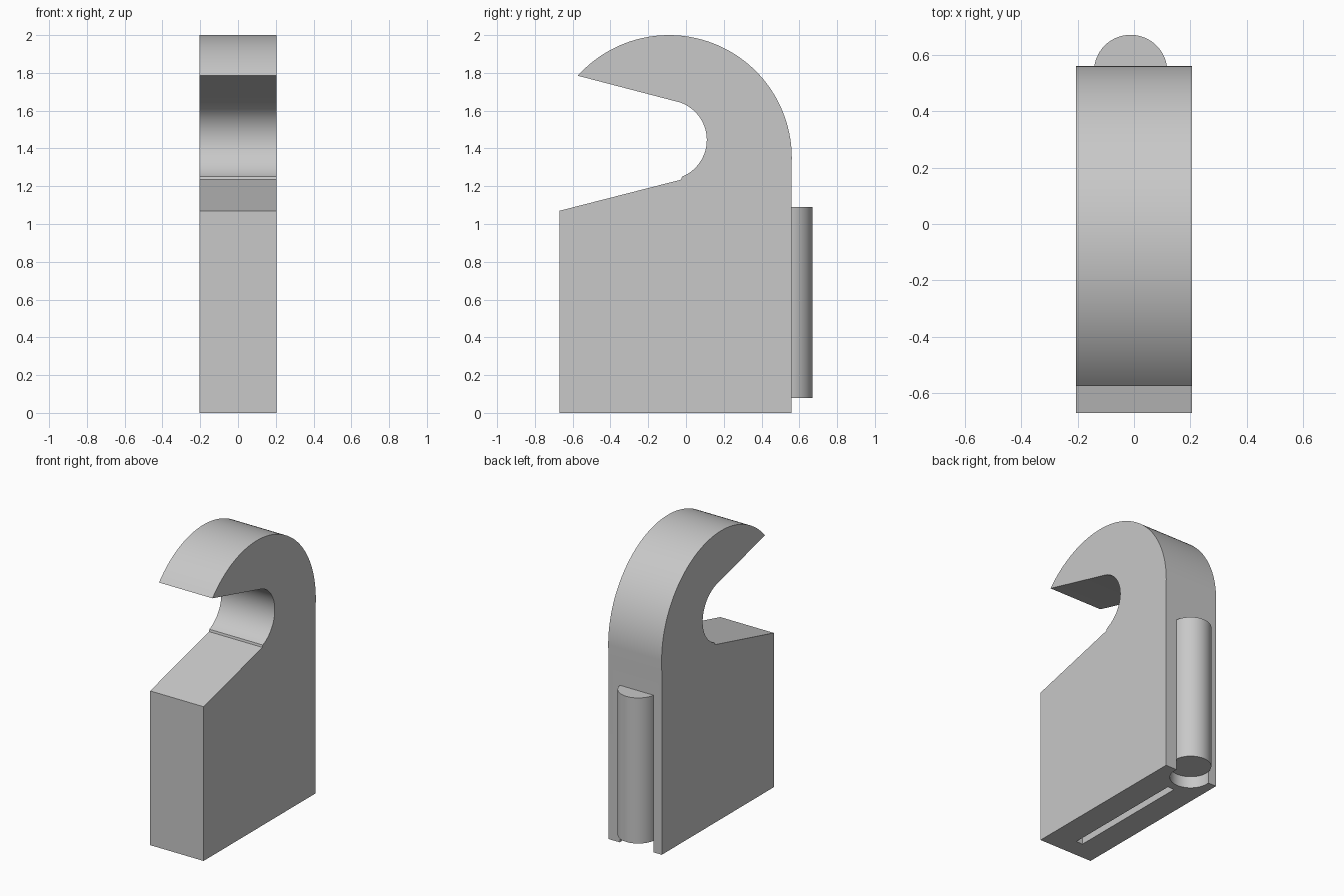
import bpy, bmesh
from math import cos, sin, radians

cube = bpy.data.objects.get("Cube")
if cube:
    bpy.data.objects.remove(cube, do_unlink=True)

grey = bpy.data.materials.new("light_grey")
grey.use_nodes = True
COLOUR = (0.58, 0.58, 0.58, 1)
grey.diffuse_color = COLOUR
grey.node_tree.nodes["Principled BSDF"].inputs["Base Color"].default_value = COLOUR


def arc(cy, cz, r, start, end, steps):
    """Points on a circle in the y-z plane, angles in degrees."""
    angles = [radians(start + (end - start) * i / steps) for i in range(steps + 1)]
    return [(cy + r * cos(a), cz + r * sin(a)) for a in angles]


def finish(name, bm):
    bmesh.ops.recalc_face_normals(bm, faces=bm.faces)
    mesh = bpy.data.meshes.new(name)
    bm.to_mesh(mesh)
    bm.free()
    mesh.materials.append(grey)
    obj = bpy.data.objects.new(name, mesh)
    bpy.context.collection.objects.link(obj)
    return obj


def prism(name, profile, x0, x1):
    """Extrude a y-z outline along x."""
    bm = bmesh.new()
    face = bm.faces.new([bm.verts.new((x0, y, z)) for y, z in profile])
    out = bmesh.ops.extrude_face_region(bm, geom=[face])
    moved = [g for g in out["geom"] if isinstance(g, bmesh.types.BMVert)]
    bmesh.ops.translate(bm, verts=moved, vec=(x1 - x0, 0, 0))
    return finish(name, bm)


def rod(name, radius, z0, z1):
    """Upright cylinder on the axis of the rear groove."""
    bm = bmesh.new()
    bmesh.ops.create_cone(bm, cap_ends=True, segments=64, radius1=radius,
                          radius2=radius, depth=z1 - z0)
    bmesh.ops.translate(bm, verts=bm.verts, vec=(-0.012, 0.54, (z0 + z1) / 2))
    return finish(name, bm)


def smooth(obj):
    bpy.ops.object.select_all(action="DESELECT")
    obj.select_set(True)
    bpy.context.view_layer.objects.active = obj
    bpy.ops.object.shade_smooth_by_angle(angle=radians(25))


def cut(target, cutter):
    cutter.hide_render = True
    mod = target.modifiers.new("cut", "BOOLEAN")
    mod.operation = "DIFFERENCE"
    mod.solver = "EXACT"
    mod.object = cutter
    bpy.context.view_layer.objects.active = target
    bpy.ops.object.modifier_apply(modifier=mod.name)
    bpy.data.objects.remove(cutter, do_unlink=True)


# Block with curved hook: base, back, outer arc, throat, sloping shoulder
outline = [(-0.67, 0), (0.558, 0), (0.558, 1.25)]
outline += arc(-0.09, 1.35, 0.65, 0, 138, 56)
outline += arc(-0.1, 1.445, 0.21, 71, -68, 36)
outline += [(-0.025, 1.235), (-0.67, 1.07)]
body = prism("hook_body", outline, -0.205, 0.205)

# Rear groove and narrow slot in the underside
cut(body, rod("groove_cutter", 0.131, -0.1, 1.09))
slot = [(-0.54, -0.1), (0.355, -0.1), (0.355, 0.3), (-0.54, 0.3)]
cut(body, prism("slot_cutter", slot, -0.03, 0.02))
smooth(body)

# Round pin seated in the rear groove, raised off the base
smooth(rod("rear_pin", 0.13, 0.08, 1.09))
